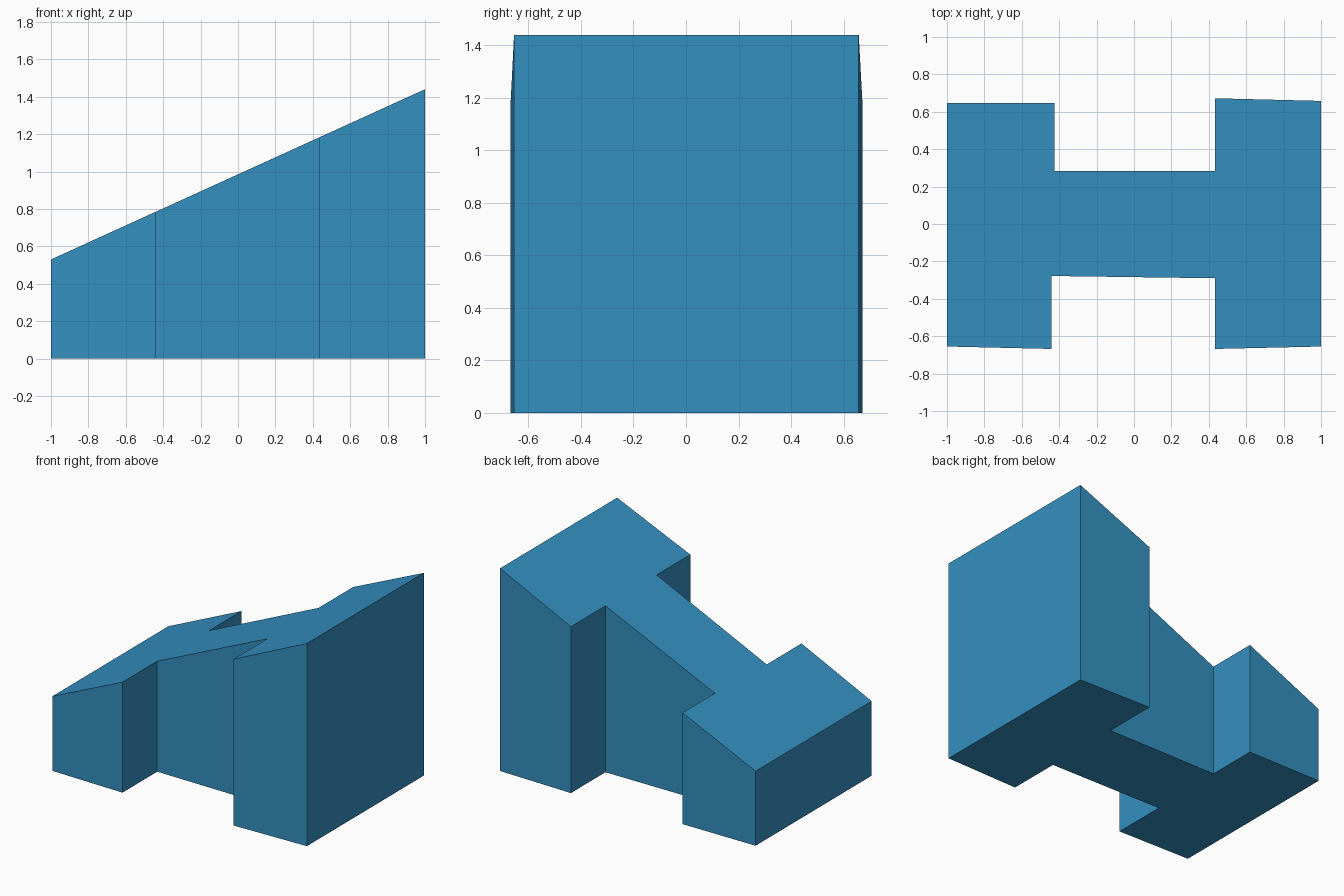
import bpy
import bmesh

cube = bpy.data.objects.get("Cube")
if cube:
    bpy.data.objects.remove(cube, do_unlink=True)

# One flat blue
blue = bpy.data.materials.new("blue")
blue.use_nodes = True
colour = (0.034, 0.279, 0.527, 1.0)
blue.diffuse_color = colour
blue.node_tree.nodes["Principled BSDF"].inputs["Base Color"].default_value = colour

# H-shaped footprint, counter-clockwise from the low front corner
FOOTPRINT = [
    (-1.0, -0.655), (-0.44, -0.668), (-0.44, -0.278), (0.434, -0.29),
    (0.434, -0.668), (1.0, -0.655), (1.0, 0.658), (0.434, 0.672),
    (0.434, 0.284), (-0.426, 0.284), (-0.426, 0.647), (-1.0, 0.647),
]
LOW, HIGH = 0.53, 1.44  # top height at x = -1 and x = 1


def top_height(x):
    return LOW + (HIGH - LOW) * (x + 1.0) / 2.0


# Extrude the footprint up to the sloping top plane
bm = bmesh.new()
base = bm.faces.new([bm.verts.new((x, y, 0.0)) for x, y in FOOTPRINT])
extruded = bmesh.ops.extrude_face_region(bm, geom=[base], use_keep_orig=True)
for v in extruded["geom"]:
    if isinstance(v, bmesh.types.BMVert):
        v.co.z = top_height(v.co.x)
bmesh.ops.recalc_face_normals(bm, faces=bm.faces)

mesh = bpy.data.meshes.new("sloped_h_block")
bm.to_mesh(mesh)
bm.free()
mesh.materials.append(blue)
block = bpy.data.objects.new("sloped_h_block", mesh)
bpy.context.collection.objects.link(block)
